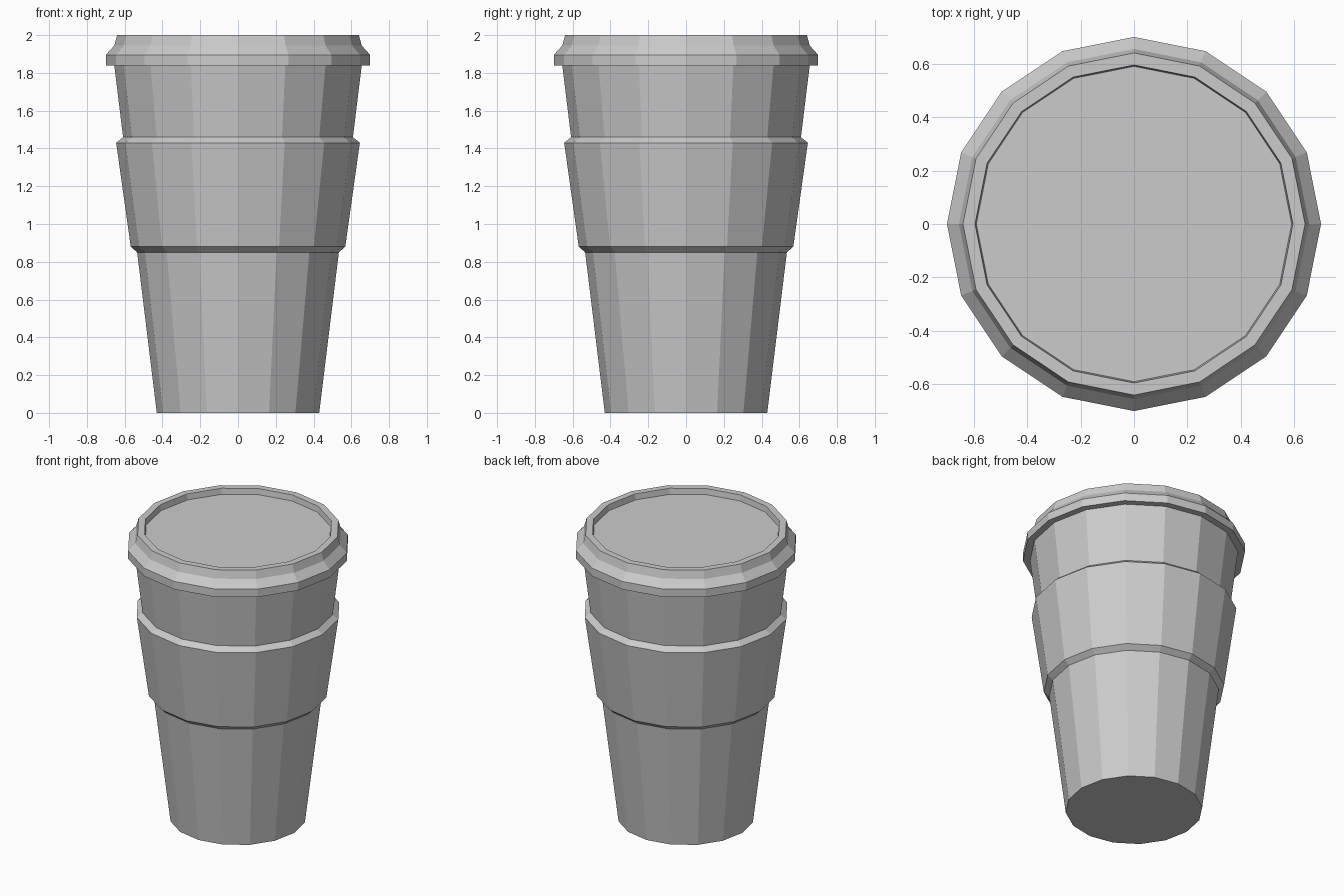
import bpy, bmesh
from math import cos, sin, tau

SIDES = 16

cube = bpy.data.objects.get("Cube")
if cube:
    bpy.data.objects.remove(cube, do_unlink=True)

grey = bpy.data.materials.new("plain grey")
grey.use_nodes = True
colour = (0.6, 0.6, 0.6, 1)
grey.diffuse_color = colour
grey.node_tree.nodes["Principled BSDF"].inputs["Base Color"].default_value = colour


def lathe(name, profile, cap_start=False, cap_end=False):
    """Spin a (radius, height) profile, listed bottom to top, into a faceted part."""
    bm = bmesh.new()
    rings = [[bm.verts.new((r * cos(tau * i / SIDES), r * sin(tau * i / SIDES), z))
              for i in range(SIDES)] for r, z in profile]
    for low, high in zip(rings, rings[1:]):
        for i in range(SIDES):
            j = (i + 1) % SIDES
            bm.faces.new((low[i], low[j], high[j], high[i]))
    if cap_start:
        bm.faces.new(rings[0][::-1])
    if cap_end:
        bm.faces.new(rings[-1])
    mesh = bpy.data.meshes.new(name)
    bm.to_mesh(mesh)
    bm.free()
    mesh.materials.append(grey)
    obj = bpy.data.objects.new(name, mesh)
    bpy.context.collection.objects.link(obj)
    return obj


# Tapered cup with a closed base
lathe("cup", [(0.43, 0), (0.655, 1.84)], cap_start=True)

# Grip sleeve with bevelled edges meeting the cup wall
lathe("sleeve", [(0.534, 0.85), (0.568, 0.88), (0.645, 1.43), (0.608, 1.46)])

# Lid: underside, skirt, shoulder, raised rim and recessed top
lathe("lid", [(0.655, 1.84), (0.70, 1.84), (0.70, 1.895), (0.655, 1.945),
              (0.64, 2.0), (0.595, 2.0), (0.59, 1.96)], cap_end=True)
